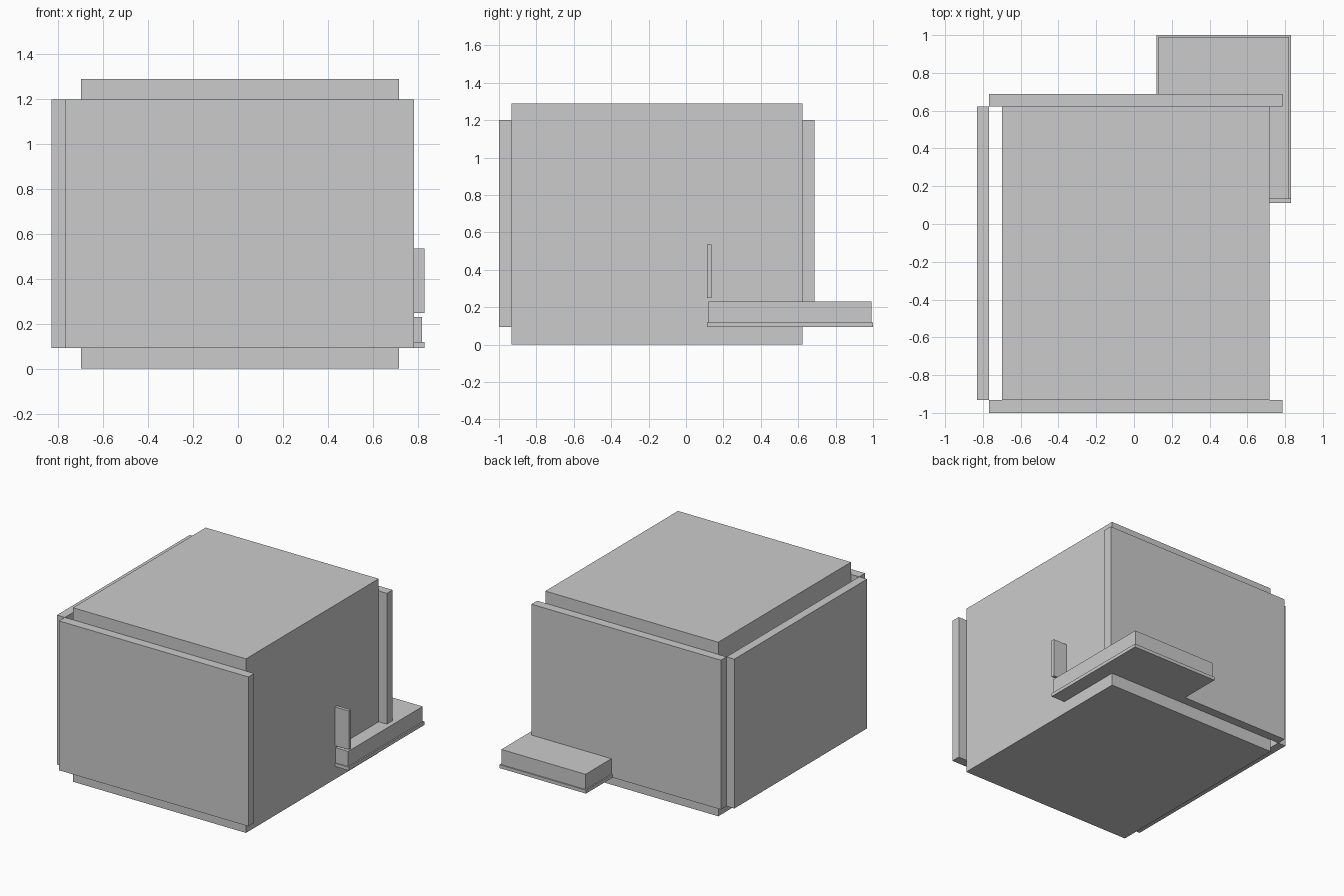
import bpy

if "Cube" in bpy.data.objects:
    bpy.data.objects.remove(bpy.data.objects["Cube"])

grey = bpy.data.materials.new("light_grey")
grey.diffuse_color = (0.6, 0.6, 0.6, 1.0)
grey.use_nodes = True
grey.node_tree.nodes["Principled BSDF"].inputs["Base Color"].default_value = grey.diffuse_color


def box(name, x, y, z):
    """Axis-aligned box from (min, max) ranges."""
    spans = (x, y, z)
    bpy.ops.mesh.primitive_cube_add(size=1, location=[(a + b) / 2 for a, b in spans])
    ob = bpy.context.object
    ob.name = name
    ob.scale = [b - a for a, b in spans]
    bpy.ops.object.transform_apply(location=False, rotation=False, scale=True)
    ob.data.materials.append(grey)
    return ob


# Main block
box("core", (-0.70, 0.718), (-0.932, 0.622), (0, 1.29))

# Wall panels, shorter than the core
wall_x, wall_z = (-0.768, 0.785), (0.093, 1.20)
box("front_wall", wall_x, (-1.0, -0.932), wall_z)
box("back_wall", wall_x, (0.622, 0.688), wall_z)
box("left_wall", (-0.832, -0.768), (-0.932, 0.622), wall_z)

# Corner step: thin base plate with a thicker deck on top
box("step_plate", (0.12, 0.83), (0.112, 1.0), (0.093, 0.118))
box("step_deck", (0.13, 0.82), (0.119, 0.991), (0.118, 0.23))

# Small upright fin above the front end of the step
box("fin", (0.70, 0.83), (0.112, 0.136), (0.248, 0.535))
